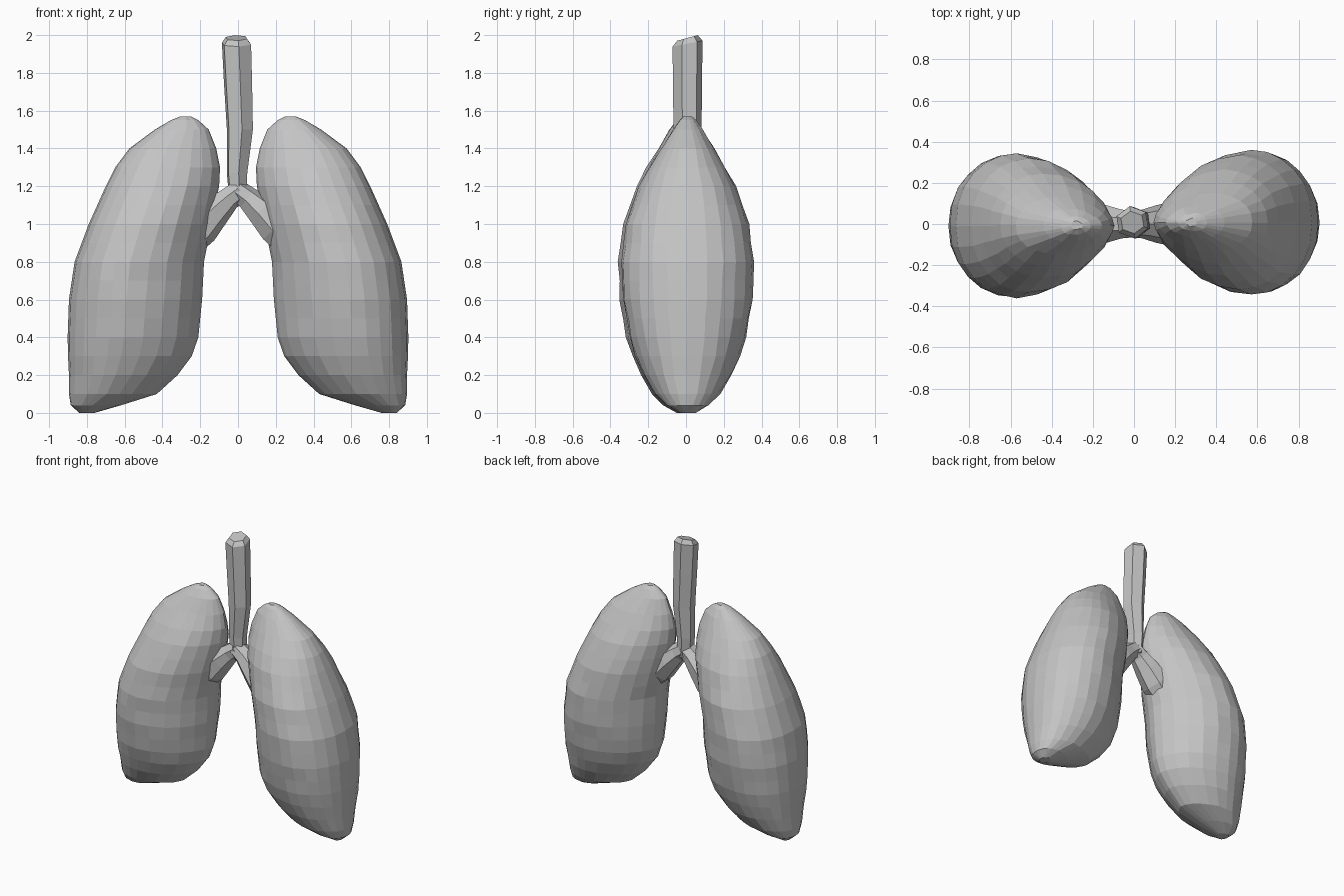
import bpy, bmesh, math, random
from mathutils import Vector

random.seed(4)
cube = bpy.data.objects.get("Cube")
if cube:
    bpy.data.objects.remove(cube, do_unlink=True)

grey = bpy.data.materials.new("soft grey")
grey.use_nodes = True
colour = (0.55, 0.55, 0.55, 1)
grey.diffuse_color = colour
grey.node_tree.nodes["Principled BSDF"].inputs["Base Color"].default_value = colour


def loft(name, rings):
    """Skin a list of equal-length point rings and cap both ends."""
    bm = bmesh.new()
    loops = [[bm.verts.new(p) for p in ring] for ring in rings]
    n = len(loops[0])
    for low, high in zip(loops, loops[1:]):
        for i in range(n):
            j = (i + 1) % n
            bm.faces.new((low[i], low[j], high[j], high[i]))
    bm.faces.new(loops[0][::-1])
    bm.faces.new(loops[-1])
    bmesh.ops.recalc_face_normals(bm, faces=bm.faces)
    mesh = bpy.data.meshes.new(name)
    bm.to_mesh(mesh)
    bm.free()
    mesh.materials.append(grey)
    obj = bpy.data.objects.new(name, mesh)
    bpy.context.collection.objects.link(obj)
    return obj


# Lung sections: height, inner edge, outer edge, half depth
SECTIONS = [
    (0.0, 0.76, 0.84, 0.04), (0.04, 0.62, 0.885, 0.11),
    (0.1, 0.43, 0.895, 0.17), (0.2, 0.32, 0.895, 0.23),
    (0.3, 0.245, 0.9, 0.275), (0.4, 0.21, 0.902, 0.308),
    (0.6, 0.19, 0.895, 0.343), (0.8, 0.18, 0.865, 0.35),
    (1.0, 0.14, 0.79, 0.325), (1.2, 0.1, 0.7, 0.255),
    (1.3, 0.095, 0.65, 0.2), (1.4, 0.115, 0.575, 0.14),
    (1.5, 0.155, 0.44, 0.08), (1.55, 0.21, 0.355, 0.045),
    (1.57, 0.25, 0.305, 0.02),
]


def between(a, b):
    return tuple((p + q) / 2 for p, q in zip(a, b))


def lung_ring(section, side, sides=24):
    z, inner, outer, depth = section
    wide = inner + 0.57 * (outer - inner)
    ring = []
    for i in range(sides):
        c = math.cos(math.tau * i / sides)
        s = math.sin(math.tau * i / sides)
        # blunt outer edge, narrower inner edge
        reach, power = (outer - wide, 0.9) if c > 0 else (wide - inner, 1.25)
        y = math.copysign(depth * abs(s) ** power, s)
        bump = random.uniform(-0.004, 0.004)
        ring.append((side * (wide + reach * c), y + bump + side * 0.008, z))
    return ring


# Extra sections halfway between the widely spaced ones
dense = []
for a, b in zip(SECTIONS, SECTIONS[1:]):
    dense.append(a)
    if b[0] - a[0] > 0.15:
        dense.append(between(a, b))
dense.append(SECTIONS[-1])

for name, side in (("left_lung", 1), ("right_lung", -1)):
    loft(name, [lung_ring(s, side) for s in dense])


# Windpipe: six-sided column with a slanted, bevelled top
def pipe_ring(x, z, rx, ry, slant=0.0):
    ring = []
    for i in range(6):
        a = math.tau * i / 6 + math.pi / 2 + 0.15
        dx, dy = math.cos(a) * rx, math.sin(a) * ry
        ring.append((x + dx, 0.008 + dy, z + slant * dy))
    return ring


loft("windpipe", [
    pipe_ring(0, 1.13, 0.05, 0.06),
    pipe_ring(-0.005, 1.27, 0.058, 0.065),
    pipe_ring(0.01, 1.5, 0.074, 0.075),
    pipe_ring(0.0, 1.75, 0.08, 0.078),
    pipe_ring(-0.008, 1.955, 0.083, 0.08, 0.2),
    pipe_ring(-0.008, 1.985, 0.06, 0.055, 0.27),
])


# Bronchi: short faceted tubes flaring into each lung
def tube(name, stops, sides=7):
    rings = []
    points = [Vector((x, 0, z)) for x, z, r in stops]
    for k, (point, stop) in enumerate(zip(points, stops)):
        before, after = points[max(k - 1, 0)], points[min(k + 1, len(points) - 1)]
        along = (after - before).normalized()
        across = along.cross(Vector((0, 1, 0)))
        ring = []
        for i in range(sides):
            a = math.tau * i / sides
            ring.append(point + stop[2] * (across * math.cos(a) + Vector((0, 1.1 * math.sin(a), 0))))
        rings.append(ring)
    loft(name, rings)


for name, side in (("left_bronchus", 1), ("right_bronchus", -1)):
    tube(name, [(-side * 0.01, 1.18, 0.06), (side * 0.05, 1.135, 0.065),
                (side * 0.12, 1.07, 0.085), (side * 0.2, 0.98, 0.1),
                (side * 0.32, 0.85, 0.08)])
